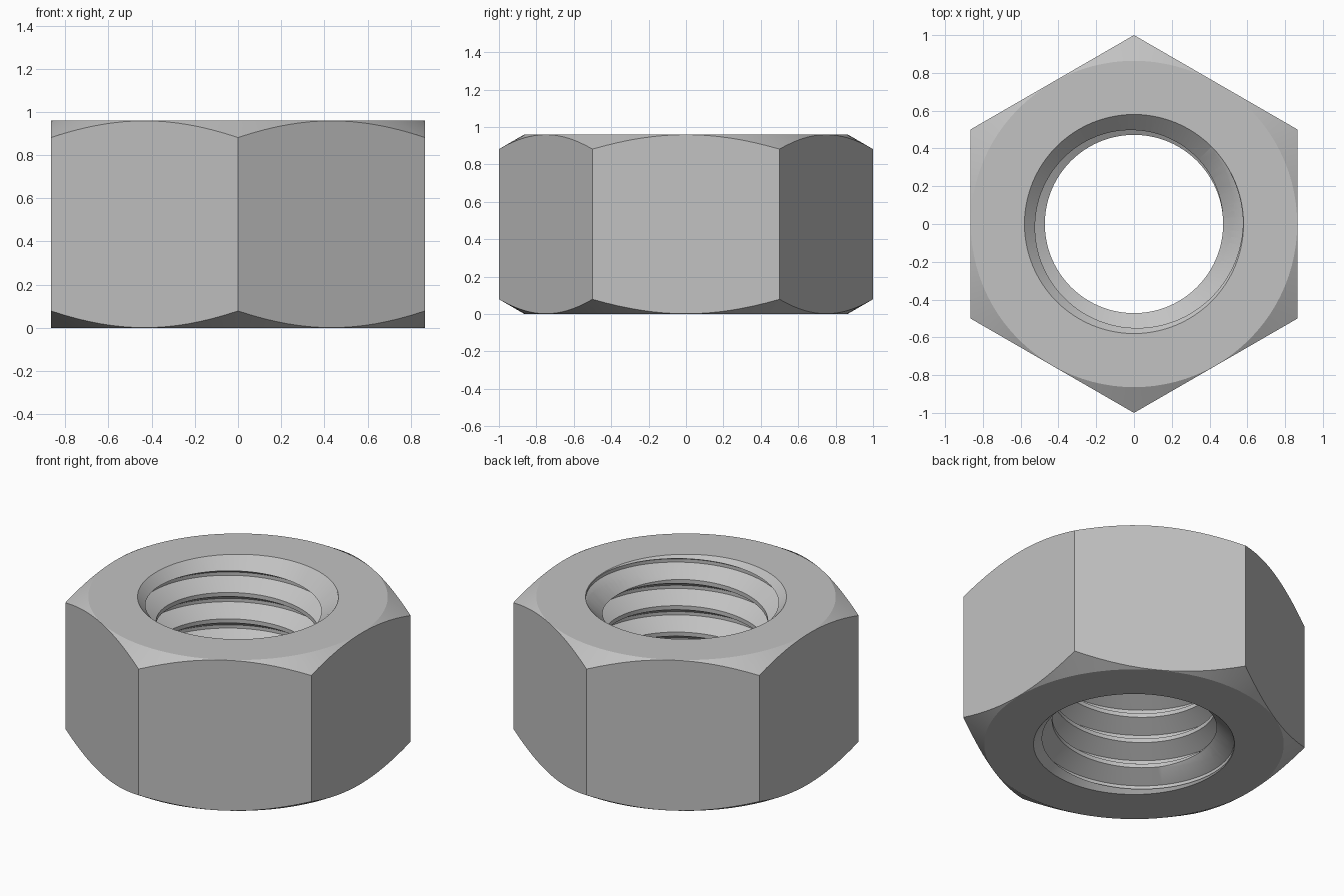
import bpy
import bmesh
from math import sin, cos, pi, tan, radians

HEIGHT = 0.96
FLAT_R = 0.864          # radius of the flat ring on each end
RIM_R = 0.58            # countersink radius at each end
MINOR_R, MAJOR_R = 0.472, 0.577
PITCH = 0.168
ROOT = PITCH / 8
FLANK = (MAJOR_R - MINOR_R) * tan(radians(30))
SEG = 96
TURNS = 9

default = bpy.data.objects.get("Cube")
if default:
    bpy.data.objects.remove(default, do_unlink=True)

steel = bpy.data.materials.new("grey_steel")
steel.use_nodes = True
grey = (0.54, 0.54, 0.54, 1)
steel.diffuse_color = grey
steel.node_tree.nodes["Principled BSDF"].inputs["Base Color"].default_value = grey


def finish(bm, name):
    bmesh.ops.recalc_face_normals(bm, faces=bm.faces)
    mesh = bpy.data.meshes.new(name)
    bm.to_mesh(mesh)
    bm.free()
    mesh.materials.append(steel)
    obj = bpy.data.objects.new(name, mesh)
    bpy.context.collection.objects.link(obj)
    return obj


def lathe(name, profile, sides=SEG, phase=0.0):
    """Closed solid turned around z from (radius, height) points."""
    bm = bmesh.new()
    rings = []
    for r, z in profile:
        angles = [phase + 2 * pi * i / sides for i in range(sides)]
        rings.append([bm.verts.new((r * cos(a), r * sin(a), z)) for a in angles])
    for low, high in zip(rings, rings[1:]):
        for i in range(sides):
            j = (i + 1) % sides
            bm.faces.new((low[i], low[j], high[j], high[i]))
    bm.faces.new(rings[0][::-1])
    bm.faces.new(rings[-1])
    return finish(bm, name)


def thread_rod(name):
    """Right-handed screw solid, longer than the nut at both ends."""
    bm = bmesh.new()
    start = HEIGHT - 0.003 - FLANK - ROOT - 7 * PITCH
    last = SEG * TURNS

    def point(i, r, dz):
        a = 2 * pi * i / SEG
        return bm.verts.new((r * cos(a), r * sin(a), start + PITCH * i / SEG + dz))

    crest = [point(i, MINOR_R, 0) for i in range(last + SEG + 1)]
    rows = []
    for i in range(last + 1):
        rows.append([crest[i], point(i, MAJOR_R, FLANK), point(i, MAJOR_R, FLANK + ROOT),
                     point(i, MINOR_R, 2 * FLANK + ROOT), crest[i + SEG]])
    for a, b in zip(rows, rows[1:]):
        for k in range(4):
            bm.faces.new((a[k], b[k], b[k + 1], a[k + 1]))
    # fan caps over the two spiral ends
    for i, z in ((0, start), (last, start + PITCH * (TURNS + 1))):
        centre = bm.verts.new((0, 0, z))
        loop = crest[i:i + SEG + 1] + rows[i][3:0:-1]
        for a, b in zip(loop, loop[1:] + loop[:1]):
            bm.faces.new((centre, a, b))
    bmesh.ops.triangulate(bm, faces=bm.faces)
    return finish(bm, name)


def combine(obj, tool, operation):
    mod = obj.modifiers.new(tool.name, 'BOOLEAN')
    mod.operation = operation
    mod.solver = 'EXACT'
    mod.object = tool
    bpy.context.view_layer.objects.active = obj
    bpy.ops.object.modifier_apply(modifier=mod.name)
    bpy.data.objects.remove(tool, do_unlink=True)


# Hexagonal body with a corner pointing front and back
nut = lathe("hex_nut", [(1, 0), (1, HEIGHT)], sides=6, phase=pi / 2)

# Conical chamfer on the corners, both ends
wide = 1.15
drop = (wide - FLAT_R) * tan(radians(30))
combine(nut, lathe("corner_chamfer", [(FLAT_R, 0), (wide, drop),
                                      (wide, HEIGHT - drop), (FLAT_R, HEIGHT)]), 'INTERSECT')

# Threaded hole
combine(nut, thread_rod("thread_cutter"), 'DIFFERENCE')

# 45 degree countersinks
over, deep = 0.03, 0.2
for name, z, d in (("bottom_countersink", 0, 1), ("top_countersink", HEIGHT, -1)):
    cone = [(RIM_R + over, z - d * over), (RIM_R - deep, z + d * deep)]
    combine(nut, lathe(name, cone), 'DIFFERENCE')

# Smooth curved faces, sharp edges kept
bpy.ops.object.select_all(action='DESELECT')
nut.select_set(True)
bpy.context.view_layer.objects.active = nut
bpy.ops.object.shade_smooth_by_angle(angle=radians(20))
